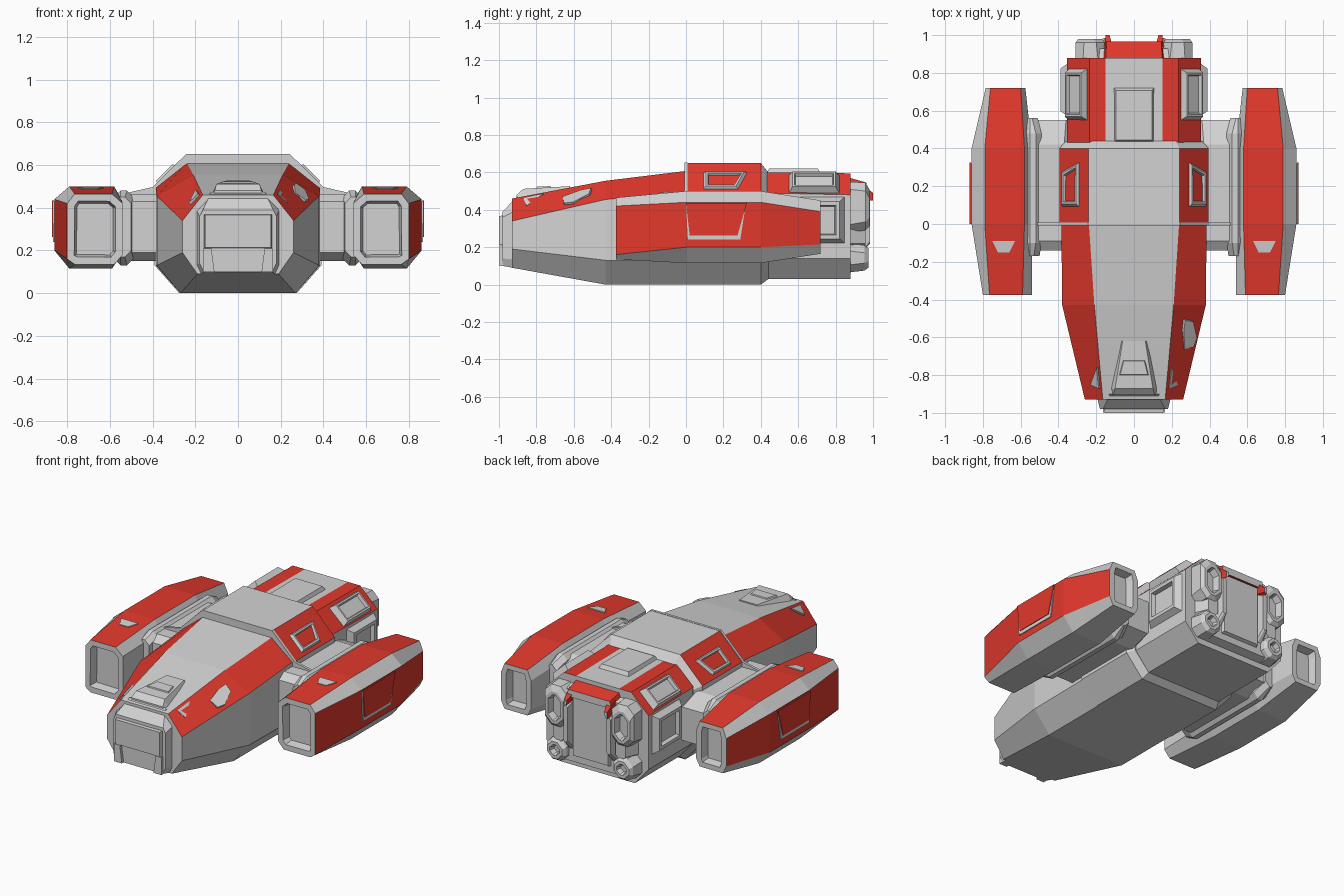
import bpy, bmesh
from mathutils import Vector


def material(name, rgb):
    m = bpy.data.materials.new(name)
    m.diffuse_color = (*rgb, 1)
    return m


GREY = material("hull grey", (0.65, 0.65, 0.65))
RED = material("panel red", (0.76, 0.04, 0.025))


def finish(bm, name, mats):
    me = bpy.data.meshes.new(name)
    bm.to_mesh(me)
    bm.free()
    for m in mats:
        me.materials.append(m)
    ob = bpy.data.objects.new(name, me)
    bpy.context.collection.objects.link(ob)
    return ob


def sym(half):
    """Full ring from its right half, listed from top to bottom."""
    return half + [(-x, z) for x, z in reversed(half)]


def loft(name, sections, red=(), sides=(1,), recess=None):
    """Skin rings of (x, z) along y; strips in 'red' are painted; end caps may be recessed."""
    bm = bmesh.new()
    caps = []
    for s in sides:
        rings = [[bm.verts.new((s * x, y, z)) for x, z in ring] for y, ring in sections]
        n = len(rings[0])
        for a, b in zip(rings, rings[1:]):
            for i in range(n):
                j = (i + 1) % n
                f = bm.faces.new((a[i], a[j], b[j], b[i]))
                f.material_index = int(i in red)
        caps += [bm.faces.new(rings[0]), bm.faces.new(rings[-1])]
    bmesh.ops.recalc_face_normals(bm, faces=bm.faces[:])
    if recess:
        bmesh.ops.inset_individual(bm, faces=caps, thickness=recess[0])
        bmesh.ops.inset_individual(bm, faces=caps, thickness=0.012, depth=-recess[1])
    return finish(bm, name, (GREY, RED))


def plate(name, pts, mat=GREY, thick=0.008, taper=1.0, recess=None, sides=(1,)):
    """Raised polygon standing on a surface, optionally with a sunken middle."""
    bm = bmesh.new()
    tops = []
    for s in sides:
        p = [Vector((s * x, y, z)) for x, y, z in pts]
        c = sum(p, Vector()) / len(p)
        nrm = (p[1] - p[0]).cross(p[2] - p[1]).normalized()
        if nrm.dot(c - Vector((0, 0, 0.3))) < 0:
            nrm = -nrm
        low = [bm.verts.new(v - nrm * 0.004) for v in p]
        top = [bm.verts.new(c + (v - c) * taper + nrm * thick) for v in p]
        for i in range(len(p)):
            j = (i + 1) % len(p)
            bm.faces.new((low[i], low[j], top[j], top[i]))
        bm.faces.new(low)
        tops.append(bm.faces.new(top))
    bmesh.ops.recalc_face_normals(bm, faces=bm.faces[:])
    if recess:
        bmesh.ops.inset_individual(bm, faces=tops, thickness=recess[0])
        bmesh.ops.inset_individual(bm, faces=tops, thickness=0.008, depth=-recess[1])
    return finish(bm, name, (mat,))


def octagon(x0, x1, z0, z1, c):
    return [(x0 + c, z1), (x1 - c, z1), (x1, z1 - c), (x1, z0 + c),
            (x1 - c, z0), (x0 + c, z0), (x0, z0 + c), (x0, z1 - c)]


BOTH = (1, -1)

# Front hull with red sloping shoulders
front = [(-0.93, [(0.165, 0.46), (0.26, 0.34), (0.26, 0.19), (0.19, 0.09)]),
         (-0.43, [(0.21, 0.555), (0.38, 0.455), (0.38, 0.13), (0.27, 0.0)]),
         (0.02, [(0.24, 0.61), (0.385, 0.495), (0.385, 0.13), (0.27, 0.0)])]
loft("front_hull", [(y, sym(h)) for y, h in front], red=(0, 6))

# Nose block with sloped brow, hatch and hatch legs
loft("nose", [(-0.98, sym([(0.165, 0.39), (0.18, 0.36), (0.18, 0.14), (0.16, 0.10)])),
              (-0.90, sym([(0.125, 0.475), (0.20, 0.40), (0.20, 0.13), (0.18, 0.085)]))])
plate("nose_hatch", [(-0.16, -0.98, 0.21), (0.16, -0.98, 0.21),
                     (0.16, -0.98, 0.37), (-0.16, -0.98, 0.37)], thick=0.02, taper=0.96)
plate("nose_leg", [(0.11, -0.98, 0.10), (0.165, -0.98, 0.10), (0.165, -0.98, 0.21),
                   (0.125, -0.98, 0.21)], thick=0.018, sides=BOTH)
loft("nose_scoop", [(-0.905, sym([(0.11, 0.48), (0.13, 0.42)])),
                    (-0.87, sym([(0.10, 0.512), (0.13, 0.45)])),
                    (-0.62, sym([(0.06, 0.526), (0.08, 0.50)]))])
plate("scoop_slot", [(-0.08, -0.80, 0.516), (0.08, -0.80, 0.516), (0.06, -0.72, 0.52),
                     (-0.06, -0.72, 0.52)], thick=0.007, taper=0.9)


def shoulder(y, t):
    """Point on the red shoulder of the front hull, t runs from top edge to side edge."""
    k = (y + 0.93) / 0.5
    (a, b), (c, d) = [(Vector(h[0]), Vector(h[1])) for _, h in front[:2]]
    p = a.lerp(c, k).lerp(b.lerp(d, k), t)
    return (p.x, y, p.y)


# Grey patch on the right shoulder and grey chips at the front of both
plate("shoulder_patch", [shoulder(y, t) for y, t in
      ((-0.66, 0.5), (-0.65, 0.85), (-0.60, 0.9), (-0.51, 0.65), (-0.50, 0.35), (-0.56, 0.35))],
      thick=0.018, taper=0.95)
plate("shoulder_chip", [shoulder(y, t) for y, t in
      ((-0.87, 0.1), (-0.85, 0.5), (-0.76, 0.1))], thick=0.009, sides=BOTH)

# Raised collar, its thin front frame and side scoops
collar = [(0.24, 0.65), (0.395, 0.495), (0.39, 0.13), (0.275, 0.0)]
loft("collar", [(0.0, sym(collar)), (0.40, sym(collar))], red=(0, 6))
loft("collar_rear_bevel", [(0.40, sym(collar)),
     (0.44, sym([(0.22, 0.60), (0.36, 0.475), (0.36, 0.14), (0.26, 0.03)]))])
loft("collar_frame", [(y, sym([(0.243, 0.652), (0.40, 0.497), (0.51, 0.472), (0.51, 0.455),
                               (0.39, 0.44)])) for y in (-0.008, 0.008)])
plate("collar_scoop", [(0.29, 0.09, 0.60), (0.29, 0.33, 0.60), (0.38, 0.28, 0.51),
                       (0.38, 0.09, 0.51)], thick=0.015, taper=0.85, recess=(0.015, 0.02),
      sides=BOTH)

# Rear hull with red top strips
rear = sym([(0.15, 0.60), (0.235, 0.60), (0.355, 0.49), (0.355, 0.14), (0.26, 0.03)])
rear_end = sym([(0.15, 0.595), (0.235, 0.595), (0.355, 0.48), (0.355, 0.14), (0.26, 0.03)])
loft("rear_hull", [(0.41, rear), (0.88, rear_end)], red=(0, 1, 7, 8))
plate("rear_deck_panel", [(-0.105, 0.43, 0.60), (0.105, 0.43, 0.60), (0.105, 0.72, 0.60),
                          (-0.105, 0.72, 0.60)], thick=0.02, taper=0.9)
plate("rear_slope_pod", [(0.25, 0.55, 0.586), (0.25, 0.82, 0.586), (0.35, 0.82, 0.492),
                         (0.35, 0.55, 0.492)], thick=0.035, taper=0.85,
      recess=(0.015, 0.02), sides=BOTH)
plate("rear_side_vent", [(0.355, 0.57, 0.22), (0.355, 0.85, 0.22), (0.355, 0.85, 0.47),
                         (0.355, 0.57, 0.47)], thick=0.035, taper=0.8,
      recess=(0.03, 0.025), sides=BOTH)

# Stern: core, door with red lintel, door posts, four thrusters
loft("stern_core", [(0.86, octagon(-0.27, 0.27, 0.06, 0.55, 0.05)),
                    (0.93, octagon(-0.25, 0.25, 0.08, 0.53, 0.05))])
plate("stern_door", [(-0.13, 0.93, 0.12), (0.13, 0.93, 0.12), (0.13, 0.93, 0.51),
                     (-0.13, 0.93, 0.51)], thick=0.02, taper=0.95)
loft("door_lintel", [(0.86, sym([(0.15, 0.575), (0.17, 0.53)])),
                     (0.965, sym([(0.145, 0.545), (0.155, 0.50)]))], red=range(4))
loft("lintel_corner", [(0.93, [(0.11, 0.545), (0.16, 0.545), (0.16, 0.45), (0.13, 0.47)]),
                       (1.0, [(0.13, 0.49), (0.15, 0.49), (0.15, 0.45), (0.135, 0.46)])],
     red=range(4), sides=BOTH)
loft("door_post", [(0.92, octagon(0.13, 0.175, 0.15, 0.48, 0.01)),
                   (0.985, octagon(0.135, 0.165, 0.22, 0.45, 0.01))], sides=BOTH)
loft("upper_thruster", [(0.87, octagon(0.15, 0.31, 0.28, 0.55, 0.04)),
                        (0.96, octagon(0.155, 0.31, 0.29, 0.545, 0.045)),
                        (0.98, octagon(0.17, 0.295, 0.31, 0.51, 0.045))],
     sides=BOTH, recess=(0.02, 0.04))
loft("lower_thruster", [(0.87, octagon(0.16, 0.31, 0.065, 0.22, 0.04)),
                        (0.955, octagon(0.165, 0.30, 0.075, 0.21, 0.04)),
                        (0.975, octagon(0.18, 0.285, 0.09, 0.195, 0.035))],
     sides=BOTH, recess=(0.02, 0.03))
loft("thruster_post", [(0.87, octagon(0.17, 0.29, 0.2, 0.32, 0.02)),
                       (0.96, octagon(0.18, 0.25, 0.2, 0.32, 0.02))], sides=BOTH)

# Pylons and their flanges
loft("pylon", [(-0.14, octagon(0.34, 0.58, 0.19, 0.43, 0.02)),
               (-0.09, octagon(0.34, 0.58, 0.15, 0.465, 0.03)),
               (0.42, octagon(0.34, 0.58, 0.15, 0.465, 0.03)),
               (0.55, octagon(0.34, 0.58, 0.20, 0.41, 0.02))], sides=BOTH)
loft("pylon_flange", [(-0.17, octagon(0.50, 0.58, 0.17, 0.45, 0.03)),
                      (-0.10, octagon(0.49, 0.58, 0.13, 0.48, 0.03)),
                      (0.48, octagon(0.49, 0.58, 0.13, 0.48, 0.03)),
                      (0.56, octagon(0.51, 0.58, 0.18, 0.44, 0.03))], sides=BOTH)

# Nacelles with hollow ends, red top and red outer face
mid = [(0.58, 0.50), (0.79, 0.50), (0.86, 0.44), (0.86, 0.20),
       (0.79, 0.115), (0.59, 0.115), (0.54, 0.19), (0.54, 0.43)]
loft("nacelle", [(-0.375, [(0.59, 0.465), (0.765, 0.465), (0.80, 0.42), (0.80, 0.16),
                           (0.765, 0.135), (0.58, 0.135), (0.54, 0.18), (0.54, 0.42)]),
                 (0.0, mid), (0.40, mid),
                 (0.72, [(0.60, 0.45), (0.76, 0.45), (0.785, 0.39), (0.785, 0.215),
                         (0.76, 0.165), (0.60, 0.165), (0.575, 0.21), (0.575, 0.39)])],
     red=(0, 2), sides=BOTH, recess=(0.037, 0.05))
plate("nacelle_side_frame", [(0.86, 0.0, 0.43), (0.86, 0.32, 0.43), (0.86, 0.29, 0.24),
                             (0.86, 0.01, 0.24)], thick=0.006, sides=BOTH)
plate("nacelle_side_panel", [(0.866, 0.0, 0.435), (0.866, 0.325, 0.435), (0.866, 0.275, 0.262),
                             (0.866, 0.02, 0.262)], mat=RED, thick=0.004, sides=BOTH)
plate("nacelle_top_vent", [(0.63, -0.09, 0.491), (0.75, -0.09, 0.491), (0.72, -0.15, 0.484),
                           (0.66, -0.15, 0.484)], thick=0.006, sides=BOTH)
